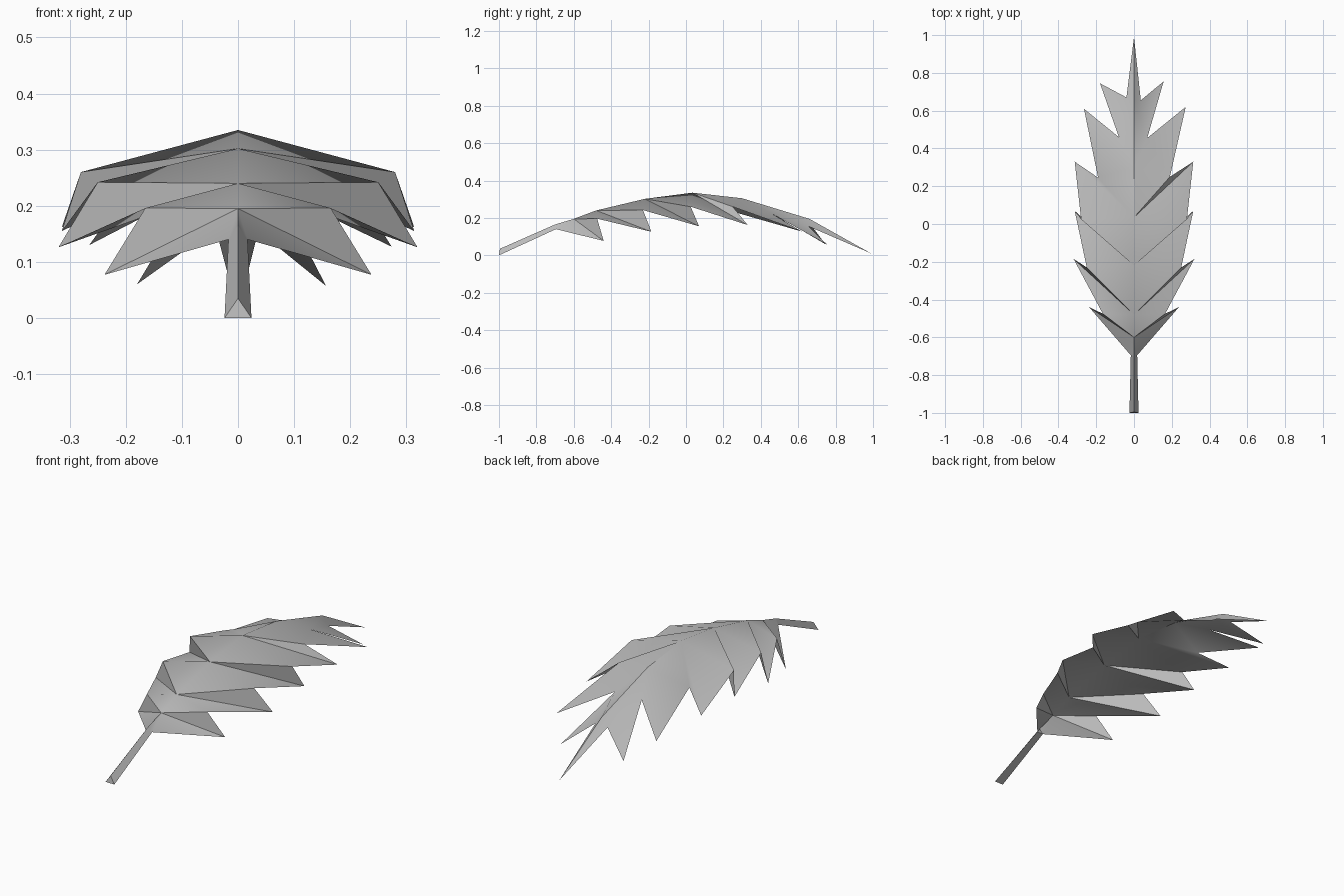
import bpy
import bmesh

cube = bpy.data.objects.get("Cube")
if cube:
    bpy.data.objects.remove(cube, do_unlink=True)

# Single leaf colour
grey = bpy.data.materials.new("leaf grey")
grey.use_nodes = True
colour = (0.5, 0.5, 0.5, 1)
grey.diffuse_color = colour
grey.node_tree.nodes["Principled BSDF"].inputs["Base Color"].default_value = colour


def make_object(name, bm):
    mesh = bpy.data.meshes.new(name)
    bm.to_mesh(mesh)
    bm.free()
    mesh.materials.append(grey)
    obj = bpy.data.objects.new(name, mesh)
    bpy.context.collection.objects.link(obj)
    bpy.ops.object.select_all(action="DESELECT")
    obj.select_set(True)
    bpy.context.view_layer.objects.active = obj
    bpy.ops.object.shade_smooth_by_angle()
    return obj


# Arched midrib from the stem to the point of the leaf: (y, z)
SPINE = [(-0.70, 0.165), (-0.60, 0.195), (-0.48, 0.24), (-0.22, 0.302),
         (0.035, 0.335), (0.30, 0.305), (0.66, 0.195), (0.99, 0.01)]

# Leaflet tips and the notches between them, shared by both sides
TIPS = [(0.238, -0.44, 0.077), (0.32, -0.185, 0.126), (0.314, 0.07, 0.155),
        (0.314, 0.33, 0.162)]
NOTCHES = [(0.017, -0.695, 0.14), (0.165, -0.475, 0.196),
           (0.25, -0.23, 0.242), (0.28, 0.025, 0.26)]

# The far end differs a little from side to side
END_TIPS = {1: [(0.274, 0.62, 0.127), (0.157, 0.755, 0.057)],
            -1: [(0.265, 0.61, 0.13), (0.18, 0.745, 0.06)]}
END_NOTCHES = {1: [(0.19, 0.25, 0.26), (0.07, 0.455, 0.225), (0.036, 0.655, 0.155)],
               -1: [(0.19, 0.245, 0.235), (0.08, 0.46, 0.226), (0.04, 0.67, 0.16)]}

# Folded, toothed blade
bm = bmesh.new()
spine = [bm.verts.new((0, y, z)) for y, z in SPINE]


def face(side, *verts):
    bm.faces.new(verts if side > 0 else verts[::-1])


for side in (1, -1):
    def row(points):
        return [bm.verts.new((side * x, y, z)) for x, y, z in points]

    tips = row(TIPS + END_TIPS[side])
    notches = row(NOTCHES + END_NOTCHES[side])
    for i, tip in enumerate(tips):
        a, b = notches[i], notches[i + 1]
        if i < 4:
            # Pleated leaflets: slope, tooth and the fold behind it
            s, t = spine[i], spine[i + 1]
            face(side, s, a, t)
            face(side, t, a, tip)
            face(side, t, tip, b)
        else:
            # Flat leaflets towards the point
            s, t = spine[i], spine[i + 1]
            face(side, s, a, t)
            face(side, t, a, b)
            face(side, a, tip, b)
    face(side, spine[6], notches[6], spine[7])
make_object("leaf_blade", bm)

# Triangular stem, flared at its foot
bm = bmesh.new()
foot = [bm.verts.new(p) for p in ((-0.024, -1, 0), (0.024, -1, 0), (0, -0.995, 0.035))]
neck = [bm.verts.new(p) for p in ((-0.017, -0.695, 0.14), (0.017, -0.695, 0.14),
                                  (0, -0.70, 0.165))]
bm.faces.new(foot)
bm.faces.new(neck[::-1])
for i in range(3):
    j = (i + 1) % 3
    bm.faces.new((foot[j], foot[i], neck[i], neck[j]))
bmesh.ops.recalc_face_normals(bm, faces=bm.faces)
make_object("leaf_stem", bm)
